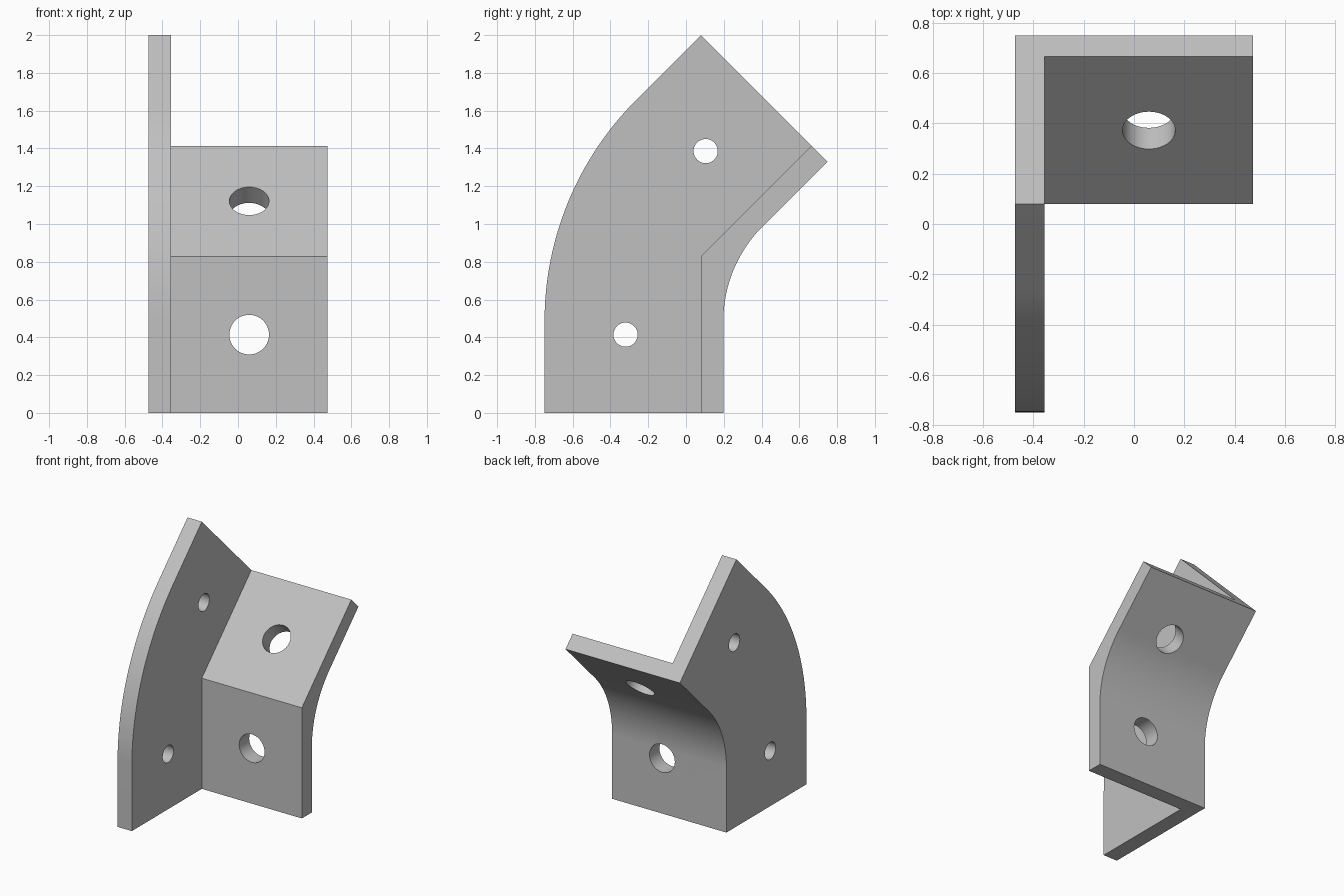
import bpy, bmesh
from math import pi, sin, cos, tan, sqrt
from mathutils import Vector

if "Cube" in bpy.data.objects:
    bpy.data.objects.remove(bpy.data.objects["Cube"], do_unlink=True)

# Main dimensions
LEG = 2 / (1 + sqrt(2))        # length of each straight inner leg
THICK = LEG / 7
WIDTH = LEG + THICK
HALF_X = WIDTH / 2
FRONT = -0.749                 # front edge of the side web
BACK = FRONT + WIDTH
BEND = pi / 4
INNER_R = 0.71
OUTER_R = INNER_R + WIDTH
CORNER = Vector((FRONT + LEG, LEG))             # inner crease, as (y, z)
ALONG = Vector((sin(BEND), cos(BEND)))
ACROSS = Vector((cos(BEND), -sin(BEND)))
ARC_Z = LEG - THICK * tan(BEND / 2) - INNER_R * tan(BEND / 2)
ARC_Y = BACK + INNER_R

metal = bpy.data.materials.new("grey metal")
metal.use_nodes = True
GREY = (0.53, 0.53, 0.53, 1)
metal.diffuse_color = GREY
metal.node_tree.nodes["Principled BSDF"].inputs["Base Color"].default_value = GREY


def prism(name, outline, x0, x1):
    """Extrude a (y, z) outline along x."""
    bm = bmesh.new()
    face = bm.faces.new([bm.verts.new((x0, y, z)) for y, z in outline])
    new = bmesh.ops.extrude_face_region(bm, geom=[face])["geom"]
    bmesh.ops.translate(bm, vec=(x1 - x0, 0, 0),
                        verts=[v for v in new if isinstance(v, bmesh.types.BMVert)])
    bmesh.ops.recalc_face_normals(bm, faces=bm.faces)
    mesh = bpy.data.meshes.new(name)
    bm.to_mesh(mesh)
    bm.free()
    mesh.materials.append(metal)
    obj = bpy.data.objects.new(name, mesh)
    bpy.context.collection.objects.link(obj)
    return obj


def hole(name, radius, centre, axis, depth):
    """Cylinder cutter along an axis."""
    bpy.ops.mesh.primitive_cylinder_add(
        vertices=48, radius=radius, depth=depth, location=centre,
        rotation=Vector(axis).to_track_quat("Z", "Y").to_euler())
    obj = bpy.context.object
    obj.name = name
    obj.data.materials.append(metal)
    return obj


def arc(radius, steps=32):
    return [(ARC_Y - radius * cos(BEND * i / steps),
             ARC_Z + radius * sin(BEND * i / steps)) for i in range(steps + 1)]


# Bent solid body: front arc up, slanted end, back arc down
tip = CORNER + ALONG * LEG
outline = [(FRONT, 0)] + arc(OUTER_R)
outline += [tuple(tip - ACROSS * LEG), tuple(tip + ACROSS * THICK)]
outline += arc(INNER_R)[::-1] + [(BACK, 0)]
bracket = prism("angle_bracket", outline, -HALF_X, HALF_X)

# Hollow that leaves the side web and the folded flange
far = CORNER + ALONG * 1.5
hollow = prism("hollow_cutter",
               [(CORNER.x, -0.2), tuple(CORNER), tuple(far), (0, 3), (-1.5, 2.5), (-1.5, -0.2)],
               -HALF_X + THICK, 1)

# Bolt holes through the flange and the web
mid = CORNER + ALONG * LEG / 2
hole_x = THICK / 2
cutters = [
    hollow,
    hole("lower_flange_hole", 0.105, (hole_x, CORNER.x, LEG / 2), (0, 1, 0), 0.7),
    hole("upper_flange_hole", 0.105, (hole_x, *mid), (0, *ACROSS), 0.7),
    hole("lower_web_hole", 0.064, (-HALF_X, -0.32, LEG / 2), (1, 0, 0), 0.5),
    hole("upper_web_hole", 0.064, (-HALF_X, 0.104, 1.386), (1, 0, 0), 0.5),
]

bpy.ops.object.select_all(action="DESELECT")
bpy.context.view_layer.objects.active = bracket
bracket.select_set(True)
for cutter in cutters:
    cutter.hide_render = True
    mod = bracket.modifiers.new(cutter.name, "BOOLEAN")
    mod.operation = "DIFFERENCE"
    mod.solver = "EXACT"
    mod.object = cutter
    bpy.ops.object.modifier_apply(modifier=mod.name)
    bpy.data.objects.remove(cutter, do_unlink=True)

bpy.ops.object.shade_smooth_by_angle(angle=pi / 6)
